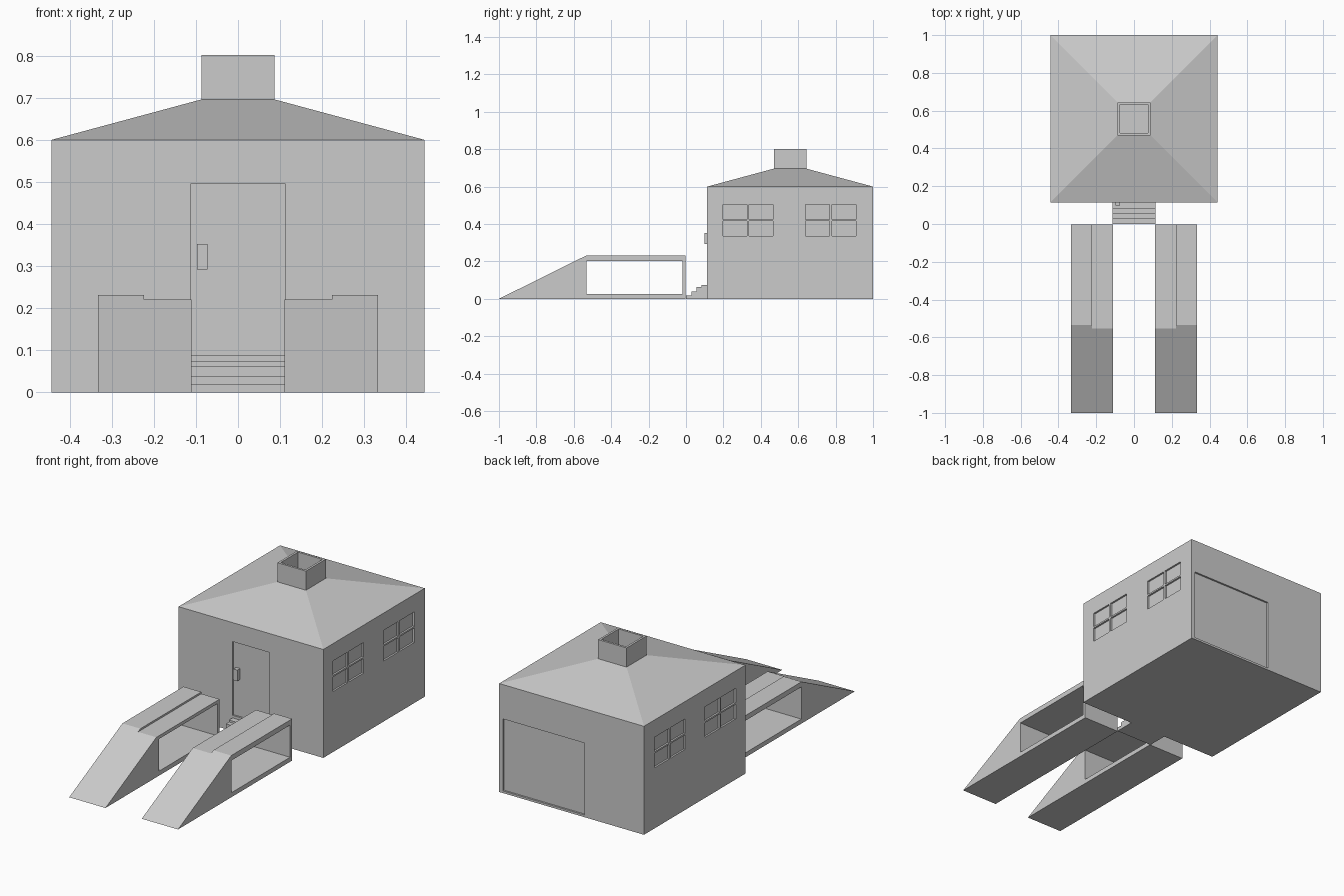
import bpy, bmesh
from mathutils import Vector

if "Cube" in bpy.data.objects:
    bpy.data.objects.remove(bpy.data.objects["Cube"])

grey = bpy.data.materials.new("plain grey")
grey.diffuse_color = (0.6, 0.6, 0.6, 1)
grey.use_nodes = True
grey.node_tree.nodes["Principled BSDF"].inputs["Base Color"].default_value = grey.diffuse_color


def add_box(bm, x0, x1, y0, y1, z0, z1):
    r = bmesh.ops.create_cube(bm, size=1)
    for v in r["verts"]:
        v.co = Vector(((x0 + x1) / 2 + v.co.x * (x1 - x0),
                       (y0 + y1) / 2 + v.co.y * (y1 - y0),
                       (z0 + z1) / 2 + v.co.z * (z1 - z0)))


def finish(name, bm):
    bmesh.ops.recalc_face_normals(bm, faces=bm.faces)
    me = bpy.data.meshes.new(name)
    bm.to_mesh(me)
    bm.free()
    me.materials.append(grey)
    ob = bpy.data.objects.new(name, me)
    bpy.context.collection.objects.link(ob)
    return ob


def boxes(name, dims):
    bm = bmesh.new()
    for d in dims:
        add_box(bm, *d)
    return finish(name, bm)


def extrude_profile(bm, pts, x0, x1):
    """Solid from a (y, z) outline swept along x."""
    f = bm.faces.new([bm.verts.new((x0, y, z)) for y, z in pts])
    r = bmesh.ops.extrude_face_region(bm, geom=[f])
    for v in r["geom"]:
        if isinstance(v, bmesh.types.BMVert):
            v.co.x = x1


def cut(ob, cutter):
    m = ob.modifiers.new("cut", "BOOLEAN")
    m.operation = "DIFFERENCE"
    m.solver = "EXACT"
    m.object = cutter
    bpy.context.view_layer.objects.active = ob
    bpy.ops.object.modifier_apply(modifier=m.name)
    bpy.data.objects.remove(cutter)


W, Y0, Y1, WALL, D = 0.443, 0.113, 1.0, 0.6, 0.01
YC = (Y0 + Y1) / 2

# House walls with recessed door, garage door and four-pane windows
walls = boxes("house_walls", [(-W, W, Y0, Y1, 0, WALL)])
recesses = [(-0.113, 0.113, Y0 - 0.05, Y0 + D, 0.087, 0.495),
            (-0.08, 0.42, Y1 - D, Y1 + 0.05, 0.012, 0.41)]
for s in (-1, 1):
    xa, xb = sorted((s * (W - D), s * (W + 0.05)))
    for wy in (0.197, 0.64):
        for py in (0, 0.14):
            for pz in (0.335, 0.424):
                recesses.append((xa, xb, wy + py, wy + py + 0.128, pz, pz + 0.08))
cut(walls, boxes("recess_cutter", recesses))

# Hipped roof, flat where the chimney sits
C, RT, CT = 0.087, 0.696, 0.802
bm = bmesh.new()
rings = [[bm.verts.new((sx * h, YC + sy * h, z))
          for sx, sy in ((-1, -1), (1, -1), (1, 1), (-1, 1))]
         for h, z in ((W, WALL), (C, RT))]
for i in range(4):
    j = (i + 1) % 4
    bm.faces.new((rings[0][i], rings[0][j], rings[1][j], rings[1][i]))
bm.faces.new(rings[1])
finish("roof", bm)

# Open square chimney
chimney = boxes("chimney", [(-C, C, YC - C, YC + C, RT, CT)])
I = C - 0.012
cut(chimney, boxes("flue_cutter", [(-I, I, YC - I, YC + I, RT + 0.002, CT + 0.1)]))

# Door handle
boxes("door_handle", [(-0.098, -0.073, 0.098, Y0 + D, 0.292, 0.353)])

# Front steps
outline = [(Y0 + D, 0), (0, 0)]
for y, z, yn in ((0, 0.018, 0.03), (0.03, 0.039, 0.056),
                 (0.056, 0.062, 0.082), (0.082, 0.073, Y0)):
    outline += [(y, z), (yn, z)]
outline += [(Y0, 0.087), (Y0 + D, 0.087)]
bm = bmesh.new()
extrude_profile(bm, outline, -0.113, 0.113)
finish("front_steps", bm)

# Two vehicle ramps: taller outer strip, lower inner strip, open through the side
for side, s in (("left", -1), ("right", 1)):
    bm = bmesh.new()
    for xi, xo, top in ((0.111, 0.223, 0.221), (0.223, 0.333, 0.231)):
        # frame outline bridged to the opening, swept across the strip
        knee = -1 + top / 0.496
        outer = [(-1, 0), (-0.002, 0), (-0.002, top), (knee, top)]
        hole = [(-0.533, 0.025), (-0.02, 0.025), (-0.02, 0.203), (-0.533, 0.203)]
        a, b = s * xi, s * xo
        ring = {x: [[bm.verts.new((x, y, z)) for y, z in p] for p in (outer, hole)]
                for x in (a, b)}
        for i in range(4):
            j = (i + 1) % 4
            for x in (a, b):
                o, h = ring[x]
                bm.faces.new((o[i], o[j], h[j], h[i]))
            for k in (0, 1):
                p, q = ring[a][k], ring[b][k]
                bm.faces.new((p[i], p[j], q[j], q[i]))
    finish(side + "_ramp", bm)
